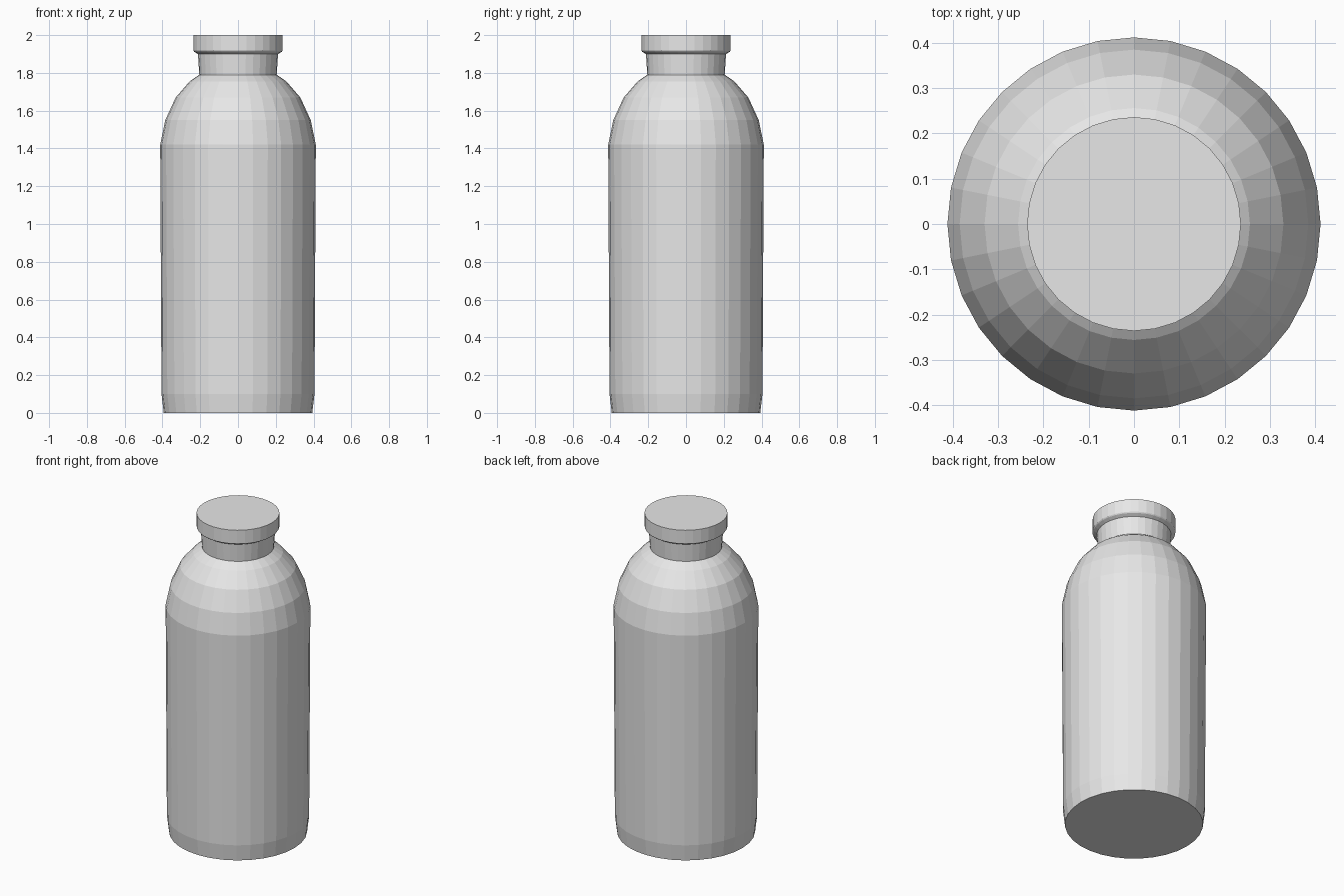
import bpy, bmesh, math

cube = bpy.data.objects.get("Cube")
if cube:
    bpy.data.objects.remove(cube, do_unlink=True)

SIDES = 32

# Single plain grey
grey = bpy.data.materials.new("plain grey")
grey.use_nodes = True
colour = (0.8, 0.8, 0.8, 1)
grey.diffuse_color = colour
grey.node_tree.nodes["Principled BSDF"].inputs["Base Color"].default_value = colour


def lathe(name, profile):
    """Turn a (radius, height) profile into a closed, flat-faced solid."""
    bm = bmesh.new()
    rings = []
    for radius, z in profile:
        angles = [2 * math.pi * i / SIDES for i in range(SIDES)]
        rings.append([bm.verts.new((radius * math.cos(a), radius * math.sin(a), z))
                      for a in angles])
    for low, high in zip(rings, rings[1:]):
        for i in range(SIDES):
            j = (i + 1) % SIDES
            bm.faces.new((low[i], low[j], high[j], high[i]))
    bm.faces.new(rings[0][::-1])
    bm.faces.new(rings[-1])
    mesh = bpy.data.meshes.new(name)
    bm.to_mesh(mesh)
    bm.free()
    mesh.materials.append(grey)
    obj = bpy.data.objects.new(name, mesh)
    bpy.context.collection.objects.link(obj)
    return obj


# Body, rounded shoulder, neck and lip in one turned profile
lathe("bottle", [
    (0.393, 0), (0.405, 0.1),                               # foot
    (0.412, 1.42),                                          # wall
    (0.385, 1.55), (0.33, 1.67), (0.256, 1.755), (0.21, 1.787),  # shoulder
    (0.205, 1.79), (0.212, 1.9),                            # neck
    (0.232, 1.912), (0.236, 1.918), (0.236, 2.0),           # lip
])
